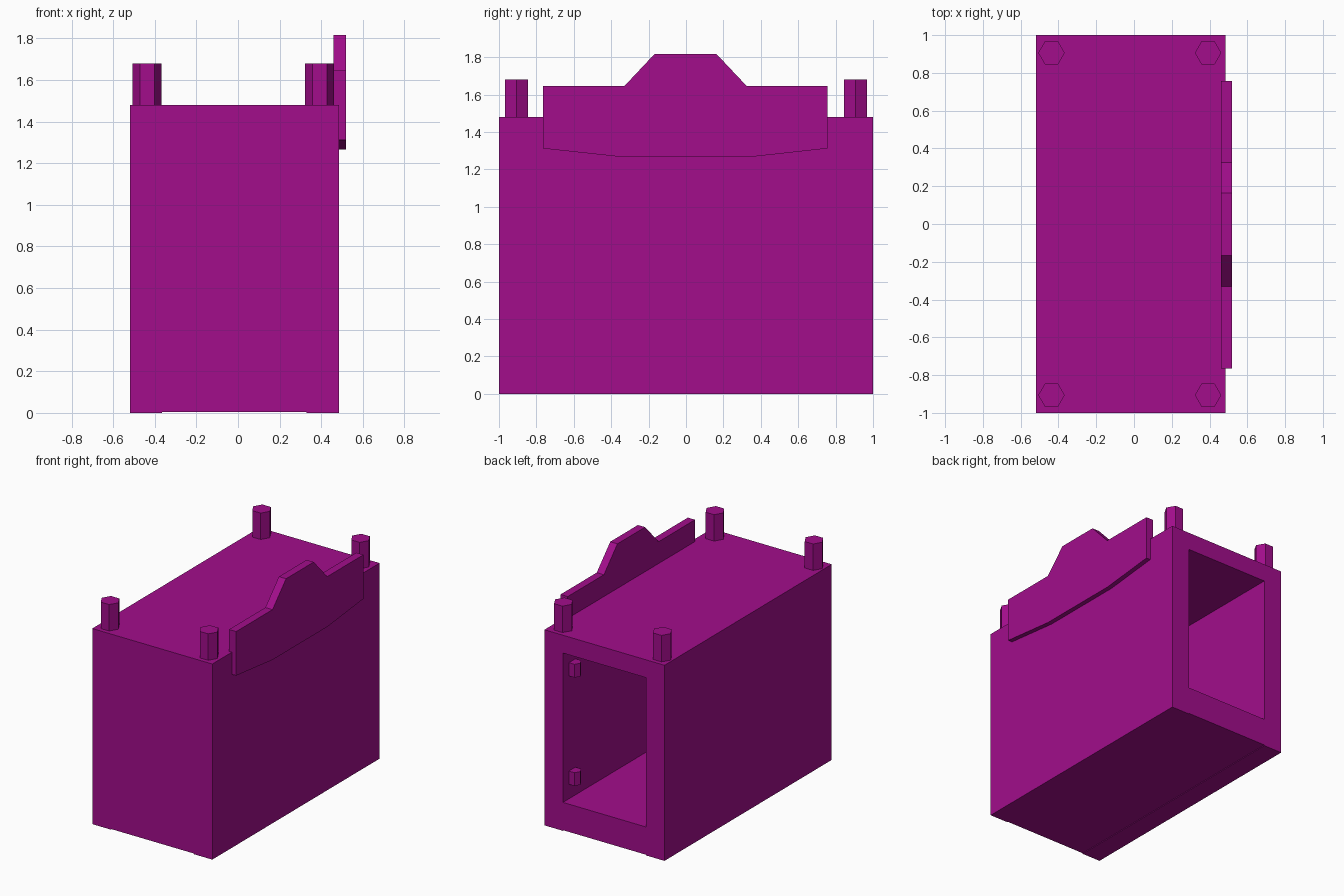
import bpy, bmesh, math

if "Cube" in bpy.data.objects:
    bpy.data.objects.remove(bpy.data.objects["Cube"])

paint = bpy.data.materials.new("magenta")
paint.diffuse_color = (0.36, 0.004, 0.26, 1)
paint.use_nodes = True
paint.node_tree.nodes["Principled BSDF"].inputs["Base Color"].default_value = paint.diffuse_color


def finish(name, bm):
    bmesh.ops.recalc_face_normals(bm, faces=bm.faces)
    mesh = bpy.data.meshes.new(name)
    bm.to_mesh(mesh)
    bm.free()
    mesh.materials.append(paint)
    obj = bpy.data.objects.new(name, mesh)
    bpy.context.collection.objects.link(obj)
    return obj


def loft(name, loops):
    """Join matching point loops with quads and cap both ends."""
    bm = bmesh.new()
    rings = [[bm.verts.new(p) for p in loop] for loop in loops]
    for a, b in zip(rings, rings[1:]):
        for i in range(len(a)):
            j = (i + 1) % len(a)
            bm.faces.new((a[i], a[j], b[j], b[i]))
    bm.faces.new(rings[0])
    bm.faces.new(rings[-1])
    return finish(name, bm)


def rect(x0, x1, z0, z1, y):
    return [(x0, y, z0), (x1, y, z0), (x1, y, z1), (x0, y, z1)]


def hex_peg(name, x, y, z0, z1, r):
    ring = [(x + r * math.cos(i * math.pi / 3), y + r * math.sin(i * math.pi / 3))
            for i in range(6)]
    return loft(name, [[(px, py, z) for px, py in ring] for z in (z0, z1)])


X0, X1, TOP = -0.52, 0.485, 1.48      # outer walls
IX0, IX1 = -0.365, 0.33               # cavity walls

# Hollow body, open at the back
loft("body", [
    rect(X0, X1, 0.005, TOP, -1),
    rect(X0, X1, 0.005, TOP, 1),
    rect(IX0, IX1, 0.215, 1.345, 1),
    rect(IX0, IX1, 0.215, 1.345, -0.85),
])

# Shallow runners under both side walls
for side, a, b in (("left", X0, IX0), ("right", IX1, X1)):
    loft(f"runner_{side}", [rect(a, b, 0, 0.005, y) for y in (-1, 1)])

# Corner pegs on the roof
for x in (-0.437, 0.392):
    for y in (-0.906, 0.906):
        hex_peg("roof_peg", x, y, TOP, 1.68, 0.07)

# Small hinge pegs on the inner wall of the opening
for z in (1.145, 0.325):
    hex_peg("hinge_peg", IX1 - 0.025, 0.89, z, z + 0.1, 0.045)

# Stepped sign board along the right roof edge
board = [(-0.765, 1.312), (-0.33, 1.265), (0.33, 1.265), (0.757, 1.312),
         (0.757, 1.645), (0.325, 1.645), (0.163, 1.817), (-0.168, 1.817),
         (-0.33, 1.645), (-0.765, 1.645)]
loft("sign_board", [[(x, y, z) for y, z in board] for x in (0.46, 0.52)])
